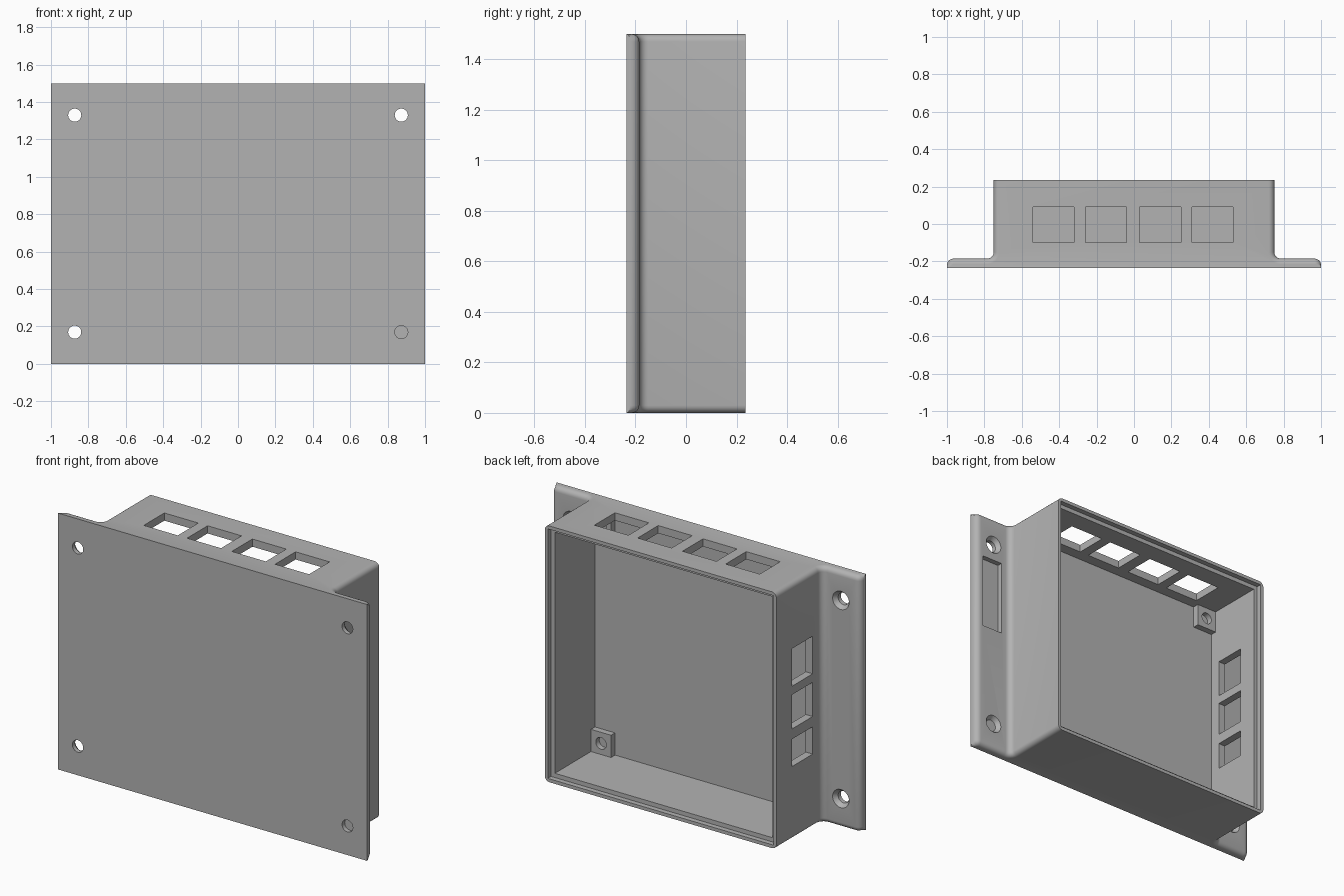
import bpy, bmesh, math
from mathutils import Matrix, Vector

if "Cube" in bpy.data.objects:
    bpy.data.objects.remove(bpy.data.objects["Cube"], do_unlink=True)

grey = bpy.data.materials.new("plain grey")
grey.use_nodes = True
COLOUR = (0.45, 0.45, 0.45, 1)
grey.diffuse_color = COLOUR
grey.node_tree.nodes["Principled BSDF"].inputs["Base Color"].default_value = COLOUR

# Main sizes
FRONT, FLANGE, BACK, FLOOR = -0.235, -0.185, 0.235, -0.165
HALF, SIDE, TOP = 1.0, 0.75, 1.5
WALL, R = 0.045, 0.035


def to_object(bm, name):
    bmesh.ops.recalc_face_normals(bm, faces=bm.faces)
    mesh = bpy.data.meshes.new(name)
    bm.to_mesh(mesh)
    bm.free()
    mesh.materials.append(grey)
    obj = bpy.data.objects.new(name, mesh)
    bpy.context.collection.objects.link(obj)
    return obj


def block(name, x, y, z):
    bm = bmesh.new()
    size = [b - a for a, b in (x, y, z)]
    mid = [(a + b) / 2 for a, b in (x, y, z)]
    bmesh.ops.create_cube(bm, size=1, matrix=Matrix.Translation(mid) @ Matrix.Diagonal((*size, 1)))
    return to_object(bm, name)


def cone(name, x, z, y0, y1, r0, r1):
    """Round cutter along y, with radius r0 at y0 and r1 at y1."""
    bm = bmesh.new()
    place = Matrix.Translation((x, (y0 + y1) / 2, z)) @ Matrix.Rotation(-math.pi / 2, 4, 'X')
    bmesh.ops.create_cone(bm, cap_ends=True, segments=32, radius1=r0, radius2=r1,
                          depth=y1 - y0, matrix=place)
    return to_object(bm, name)


def combine(target, tool, operation='DIFFERENCE'):
    mod = target.modifiers.new(tool.name, 'BOOLEAN')
    mod.operation, mod.solver, mod.object = operation, 'EXACT', tool
    bpy.context.view_layer.objects.active = target
    bpy.ops.object.modifier_apply(modifier=mod.name)
    bpy.data.objects.remove(tool, do_unlink=True)


def arc(cx, cy, start, end, steps=6):
    angles = [math.radians(start + (end - start) * i / steps) for i in range(steps + 1)]
    return [(cx + R * math.cos(a), cy + R * math.sin(a)) for a in angles]


# Flanged body: rounded hat profile extruded upward
half = ([(HALF, FRONT)] + arc(HALF - R, FLANGE - R, 0, 90)
        + arc(SIDE + R, FLANGE + R, 270, 180) + [(SIDE, BACK)])
outline = half + [(-x, y) for x, y in reversed(half)]
bm = bmesh.new()
cap = bm.faces.new([bm.verts.new((x, y, 0)) for x, y in outline])
grown = bmesh.ops.extrude_face_region(bm, geom=[cap])
bmesh.ops.translate(bm, vec=(0, 0, TOP), verts=[v for v in grown["geom"] if isinstance(v, bmesh.types.BMVert)])

# Round the flange and box edges at both ends
rounded = []
for e in bm.edges:
    a, b = (v.co for v in e.verts)
    flat = abs(a.z - b.z) < 0.001
    on_front = min(a.y, b.y) < FRONT + 0.001
    across = abs(a.x - b.x) > SIDE
    if flat and not on_front and not across:
        rounded.append(e)
bmesh.ops.bevel(bm, geom=rounded, offset=R * 0.85, segments=5, profile=0.5, affect='EDGES')
body = to_object(bm, "mounting_box")

# Open cavity with a stepped rim for a cover
inner = SIDE - WALL
combine(body, block("cavity", (-inner, inner), (FLOOR, BACK + 0.1), (WALL, TOP - WALL)))
combine(body, block("rim_step", (-SIDE + 0.02, SIDE - 0.02), (BACK - 0.03, BACK + 0.1), (0.02, TOP - 0.02)))

# Four openings in the top wall
for x in (-0.43, -0.15, 0.14, 0.42):
    combine(body, block("top_opening", (x - 0.11, x + 0.11), (-0.1, 0.09), (TOP - 0.1, TOP + 0.1)))

# Three openings in the right wall
for low, high in ((0.9, 1.12), (0.65, 0.85), (0.43, 0.59)):
    combine(body, block("side_opening", (-SIDE - 0.1, -SIDE + 0.1), (-0.1, 0.09), (low, high)))

# Shallow pocket in the back of the left flange
combine(body, block("flange_pocket", (0.815, 0.95), (FLANGE - 0.03, FLANGE + 0.05), (0.78, 1.23)))

# Countersunk screw holes and corner standoffs
for side in (-1, 1):
    for z in (0.17, TOP - 0.17):
        x = side * 0.873
        combine(body, cone("screw_hole", x, z, FRONT - 0.05, FLANGE + 0.05, 0.035, 0.035))
        combine(body, cone("countersink", x, z, FLANGE - 0.025, FLANGE + 0.005, 0.035, 0.057))

for side in (-1, 1):
    for z in (WALL + 0.065, TOP - WALL - 0.065):
        x = side * (inner - 0.065)
        post = block("standoff", (x - 0.065, x + 0.065), (FLOOR, FLOOR + 0.037), (z - 0.065, z + 0.065))
        combine(post, cone("standoff_hole", x, z, FLOOR + 0.005, FLOOR + 0.1, 0.034, 0.034))

# Smooth rounded areas, crisp corners
bpy.ops.object.select_all(action='DESELECT')
for obj in bpy.data.objects:
    if obj.type == 'MESH' and grey.name in obj.data.materials:
        obj.select_set(True)
bpy.context.view_layer.objects.active = body
bpy.ops.object.shade_smooth_by_angle(angle=math.radians(32))
